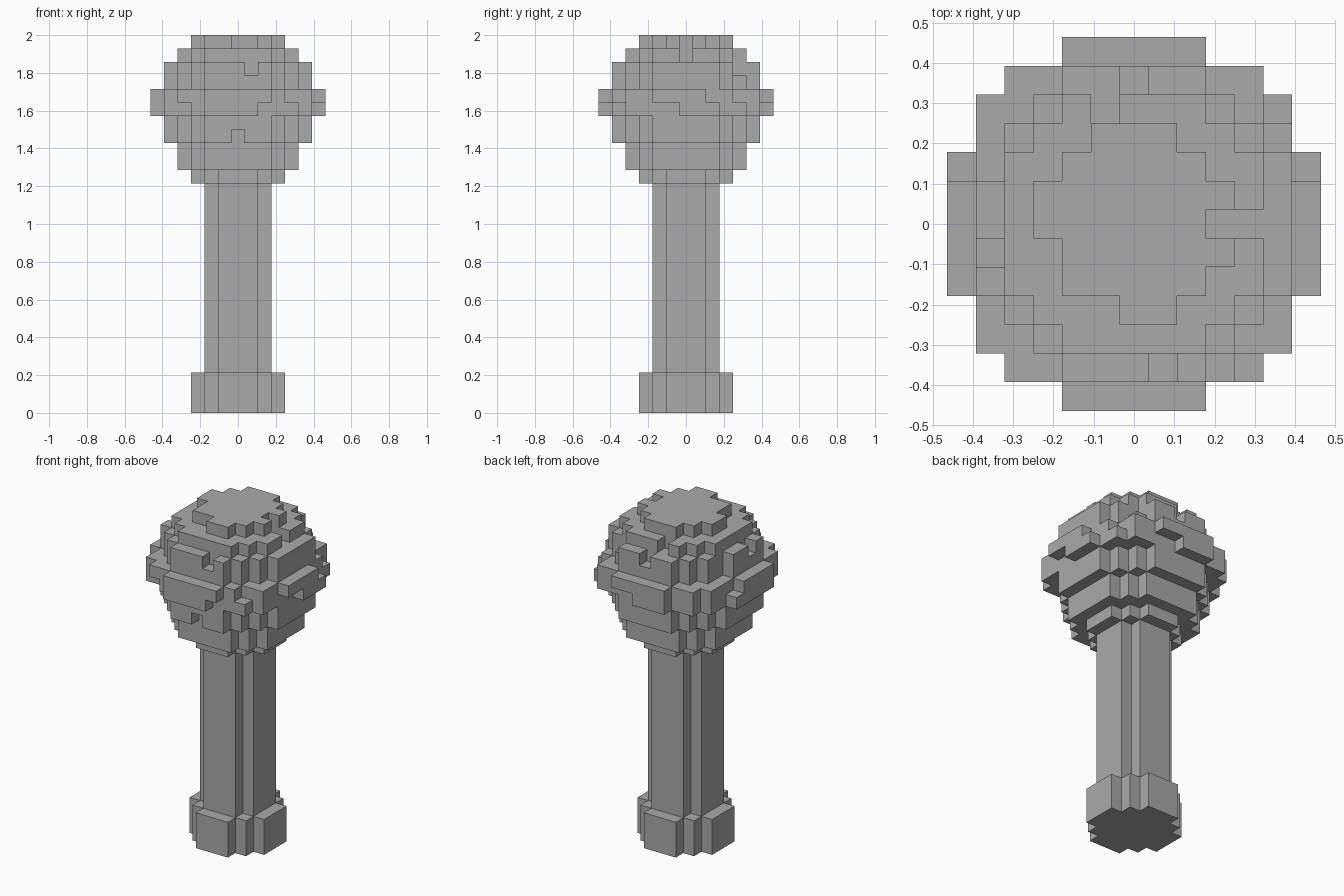
import bpy
import bmesh
import math
from mathutils import Vector

cube = bpy.data.objects.get("Cube")
if cube:
    bpy.data.objects.remove(cube, do_unlink=True)

UNIT = 2 / 28  # block size, the model is 28 blocks tall

stone = bpy.data.materials.new("stone grey")
stone.use_nodes = True
GREY = (0.4, 0.4, 0.4, 1)
stone.diffuse_color = GREY
stone.node_tree.nodes["Principled BSDF"].inputs["Base Color"].default_value = GREY


def disc(radius_sq, low, high):
    """Blocks of a round layer, repeated from level low up to high."""
    span = range(-6, 7)
    return {(x, y, z) for x in span for y in span for z in range(low, high)
            if x * x + y * y <= radius_sq}


# Base and shaft
base = disc(10, 0, 3)
shaft = disc(5, 3, 17)

# Head: round layers stacked into a ball
head = set()
for radius_sq, low, high in ((10, 17, 18), (20, 18, 20), (29, 20, 22), (41, 22, 24),
                             (29, 24, 26), (20, 26, 27), (10, 27, 28)):
    head |= disc(radius_sq, low, high)

# Chipped blocks on the head, grouped by level
chips = {
    20: [(0, -5)],
    22: [(2, -6), (-4, -5), (6, -2), (6, -1), (2, 6), (1, 6)],
    23: [(4, -5), (5, 4), (6, 2), (-6, 2)],
    24: [(-5, 2)],
    25: [(1, -5), (0, 5), (3, 4), (-5, -1), (-5, 2)],
    26: [(3, 0), (4, 0), (-1, 4)],
    27: [(3, 0), (-1, -3), (-3, -1)],
}
for z, cells in chips.items():
    head -= {(x, y, z) for x, y in cells}

solid = base | shaft | head


def build(name, blocks):
    """Skin the exposed sides of the blocks and merge flat neighbours."""
    bm = bmesh.new()
    for block in sorted(blocks):
        centre = Vector(block) + Vector((0, 0, 0.5))
        for axis in range(3):
            for sign in (-1, 1):
                n = Vector((0, 0, 0))
                n[axis] = sign
                if tuple(int(a + b) for a, b in zip(block, n)) in solid:
                    continue
                u = Vector((0, 0, 0))
                u[(axis + 1) % 3] = 1
                v = n.cross(u)
                corners = [centre + (n + u * a + v * b) / 2
                           for a, b in ((-1, -1), (1, -1), (1, 1), (-1, 1))]
                bm.faces.new([bm.verts.new(c * UNIT) for c in corners])
    bmesh.ops.remove_doubles(bm, verts=bm.verts, dist=UNIT / 100)
    bmesh.ops.dissolve_limit(bm, angle_limit=math.radians(1),
                             verts=bm.verts, edges=bm.edges)
    mesh = bpy.data.meshes.new(name)
    bm.to_mesh(mesh)
    bm.free()
    mesh.materials.append(stone)
    obj = bpy.data.objects.new(name, mesh)
    bpy.context.collection.objects.link(obj)


build("base", base)
build("shaft", shaft)
build("round_head", head)
